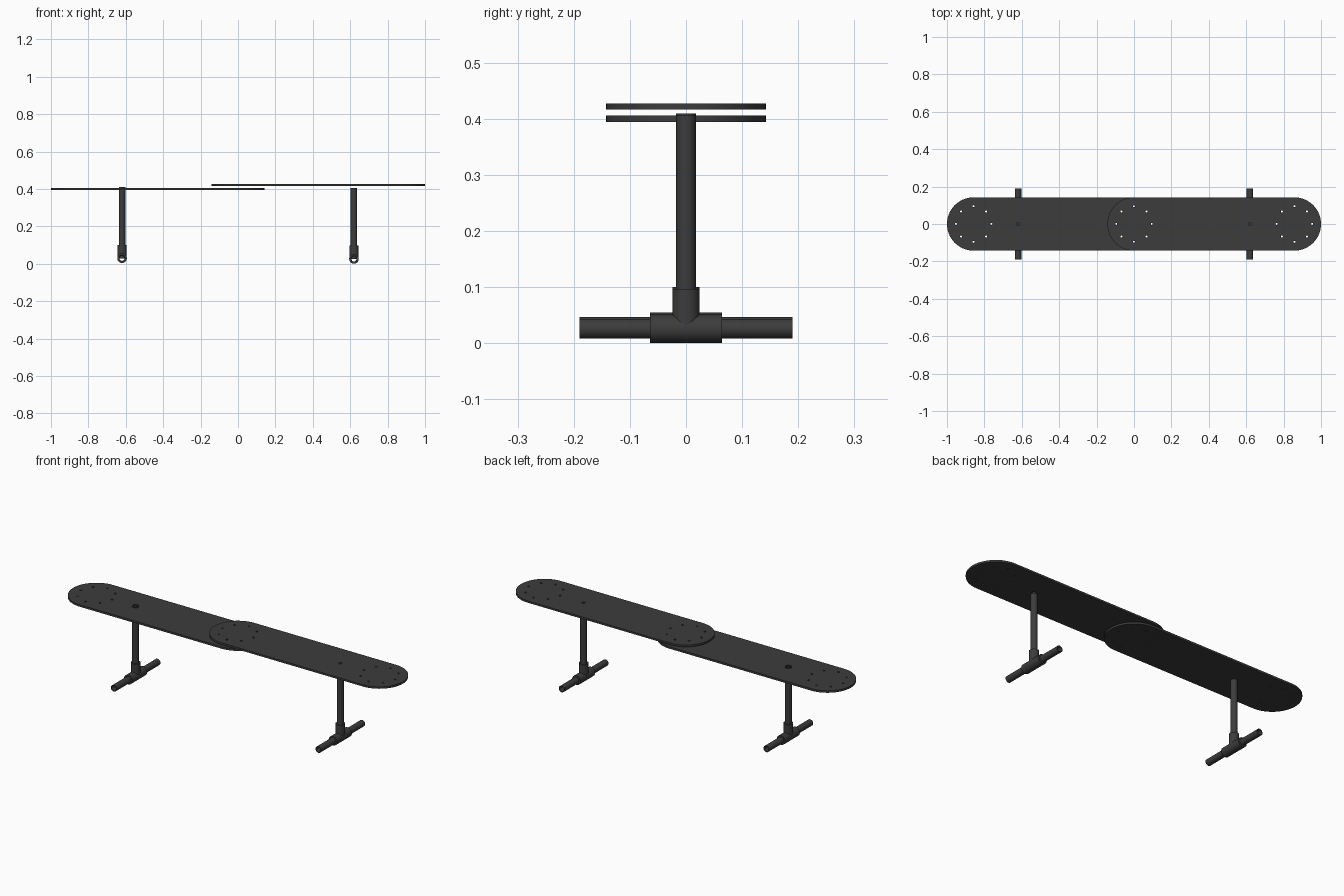
import bpy, bmesh
from math import pi, cos, sin
from mathutils import Matrix

if "Cube" in bpy.data.objects:
    bpy.data.objects.remove(bpy.data.objects["Cube"])

dark = bpy.data.materials.new("dark_grey")
dark.diffuse_color = (0.045, 0.045, 0.045, 1)
dark.use_nodes = True
dark.node_tree.nodes["Principled BSDF"].inputs["Base Color"].default_value = dark.diffuse_color

W = 0.1425            # plank half width = end radius
END = 1 - W           # centre of the outer rounded end
LEG_X = 0.62


def ring(cx, cy, r, n, a0=0.0, a1=2 * pi, closed=True):
    d = n if closed else n - 1
    return [(cx + r * cos(a0 + (a1 - a0) * i / d),
             cy + r * sin(a0 + (a1 - a0) * i / d)) for i in range(n)]


def plank(name, x0, x1, leg_x, z0, z1):
    """Stadium-shaped board with a ring of eight bolt holes at each end."""
    loops = [ring(x1, 0, W, 33, -pi / 2, pi / 2, False)
             + ring(x0, 0, W, 33, pi / 2, 3 * pi / 2, False)]
    for cx in (x0, x1):
        loops += [ring(hx, hy, 0.0055, 12) for hx, hy in ring(cx, 0, 0.095, 8)]
    loops.append(ring(leg_x, 0, 0.009, 16))
    cu = bpy.data.curves.new(name, 'CURVE')
    cu.dimensions = '2D'
    cu.fill_mode = 'BOTH'
    cu.extrude = (z1 - z0) / 2
    for pts in loops:
        s = cu.splines.new('POLY')
        s.points.add(len(pts) - 1)
        for p, (x, y) in zip(s.points, pts):
            p.co = (x, y, 0, 1)
        s.use_cyclic_u = True
    ob = bpy.data.objects.new(name, cu)
    bpy.context.collection.objects.link(ob)
    ob.location.z = (z0 + z1) / 2
    finish(ob, convert=True)


def finish(ob, convert=False):
    bpy.ops.object.select_all(action='DESELECT')
    ob.select_set(True)
    bpy.context.view_layer.objects.active = ob
    if convert:
        bpy.ops.object.convert(target='MESH')
        ob = bpy.context.object
    ob.data.materials.clear()
    ob.data.materials.append(dark)
    bpy.ops.object.shade_smooth_by_angle(angle=pi / 6)


def tube(name, r_out, r_in, a, b, loc, along_y=False, n=40):
    """Open pipe from a to b along z (or y), with wall thickness."""
    bm = bmesh.new()
    prof = [(r_out, a), (r_out, b), (r_in, b), (r_in, a)]
    rings = [[bm.verts.new((x, y, h)) for x, y in ring(0, 0, r, n)] for r, h in prof]
    for k in range(4):
        p, q = rings[k], rings[(k + 1) % 4]
        for i in range(n):
            j = (i + 1) % n
            bm.faces.new((p[i], p[j], q[j], q[i]))
    if along_y:
        bmesh.ops.rotate(bm, verts=bm.verts, matrix=Matrix.Rotation(-pi / 2, 3, 'X'))
    bmesh.ops.recalc_face_normals(bm, faces=bm.faces)
    me = bpy.data.meshes.new(name)
    bm.to_mesh(me)
    bm.free()
    ob = bpy.data.objects.new(name, me)
    ob.location = loc
    bpy.context.collection.objects.link(ob)
    finish(ob)


# Two overlapping boards sharing the centre bolt ring
plank("lower_board", -END, 0, -LEG_X, 0.3945, 0.4055)
plank("upper_board", 0, END, LEG_X, 0.4165, 0.427)

# Pipe legs: post, tee fitting and foot bar (left one sits slightly higher)
for side, x, z in (("left", -LEG_X, 0.0293), ("right", LEG_X, 0.0257)):
    loc = (x, 0, z)
    tube(side + "_post", 0.0175, 0.0135, 0.0, 0.3805, loc)
    tube(side + "_tee_branch", 0.0243, 0.0177, 0.004, 0.071, loc)
    tube(side + "_tee_sleeve", 0.0255, 0.0177, -0.064, 0.064, loc, True)
    tube(side + "_foot_bar", 0.0175, 0.0135, -0.19, 0.19, loc, True)
